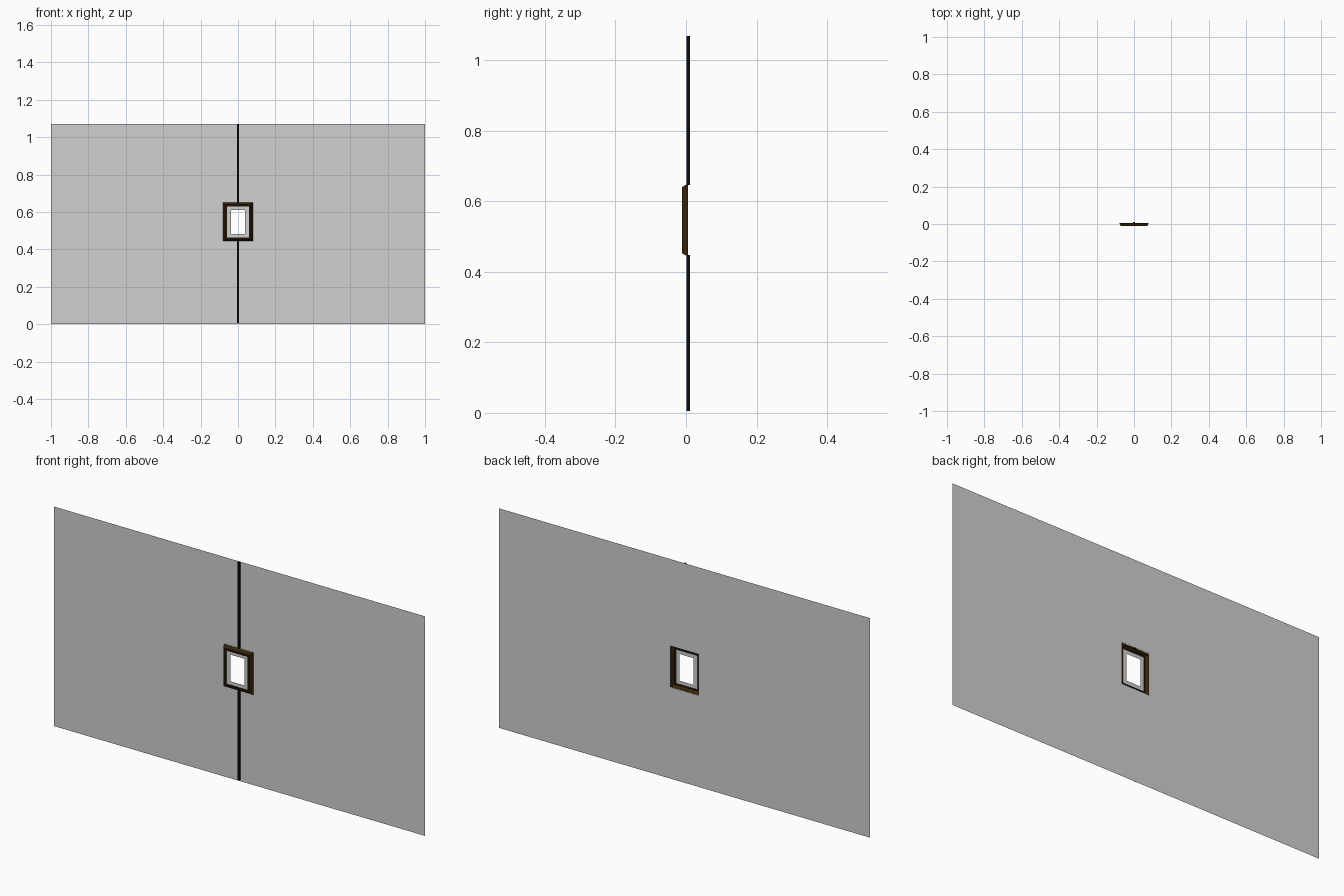
import bpy, bmesh

if "Cube" in bpy.data.objects:
    bpy.data.objects.remove(bpy.data.objects["Cube"])

def mat(name, rgb):
    m = bpy.data.materials.new(name)
    m.diffuse_color = (*rgb, 1)
    m.use_nodes = True
    m.node_tree.nodes["Principled BSDF"].inputs["Base Color"].default_value = m.diffuse_color
    return m

GREY = mat("wall grey", (0.635, 0.635, 0.635))
BROWN = mat("frame brown", (0.040, 0.019, 0.002))
DARK = mat("frame dark brown", (0.014, 0.007, 0.002))
BLACK = mat("cord black", (0.004, 0.004, 0.004))

def finish(name, bm, mats):
    me = bpy.data.meshes.new(name)
    bm.to_mesh(me)
    bm.free()
    for m in mats:
        me.materials.append(m)
    ob = bpy.data.objects.new(name, me)
    bpy.context.collection.objects.link(ob)
    return ob

def rings(name, loops, mats, slots):
    """Join concentric rectangles (half width, half height, y, centre z)."""
    bm = bmesh.new()
    vs = [[bm.verts.new((sx * w, y, cz + sz * h))
           for sx, sz in ((-1, -1), (1, -1), (1, 1), (-1, 1))]
          for w, h, y, cz in loops]
    for a, b, s in zip(vs, vs[1:], slots):
        for i in range(4):
            j = (i + 1) % 4
            bm.faces.new((a[i], a[j], b[j], b[i])).material_index = s
    return finish(name, bm, mats)

def box(name, lo, hi, m):
    bm = bmesh.new()
    bmesh.ops.create_cube(bm, size=1)
    for v in bm.verts:
        v.co = [(a + b) / 2 + c * (b - a) for a, b, c in zip(lo, hi, v.co)]
    return finish(name, bm, [m])

CZ, TOP, BACK = 0.5465, 1.07, 0.0115
HW, HH = 0.079, 0.103

# thin wall sheet, open behind the frame
rings("wall", [(1, TOP / 2, BACK, TOP / 2), (0.076, 0.100, BACK, CZ)], [GREY], [0])

# splayed frame with a recessed grey mount around an open window
rings("picture_frame",
      [(HW, HH, 0.005, CZ), (0.07, 0.094, -0.0115, CZ), (0.058, 0.083, -0.0115, CZ),
       (0.058, 0.083, -0.004, CZ), (0.038, 0.065, -0.004, CZ)],
      [BROWN, DARK, GREY], [0, 1, 1, 2])

# cord above and below the frame
box("upper_cord", (-0.005, 0.002, CZ + HH - 0.004), (0.005, 0.0110, TOP - 0.001), BLACK)
box("lower_cord", (-0.005, 0.002, 0.006), (0.005, 0.0110, CZ - HH + 0.004), BLACK)
